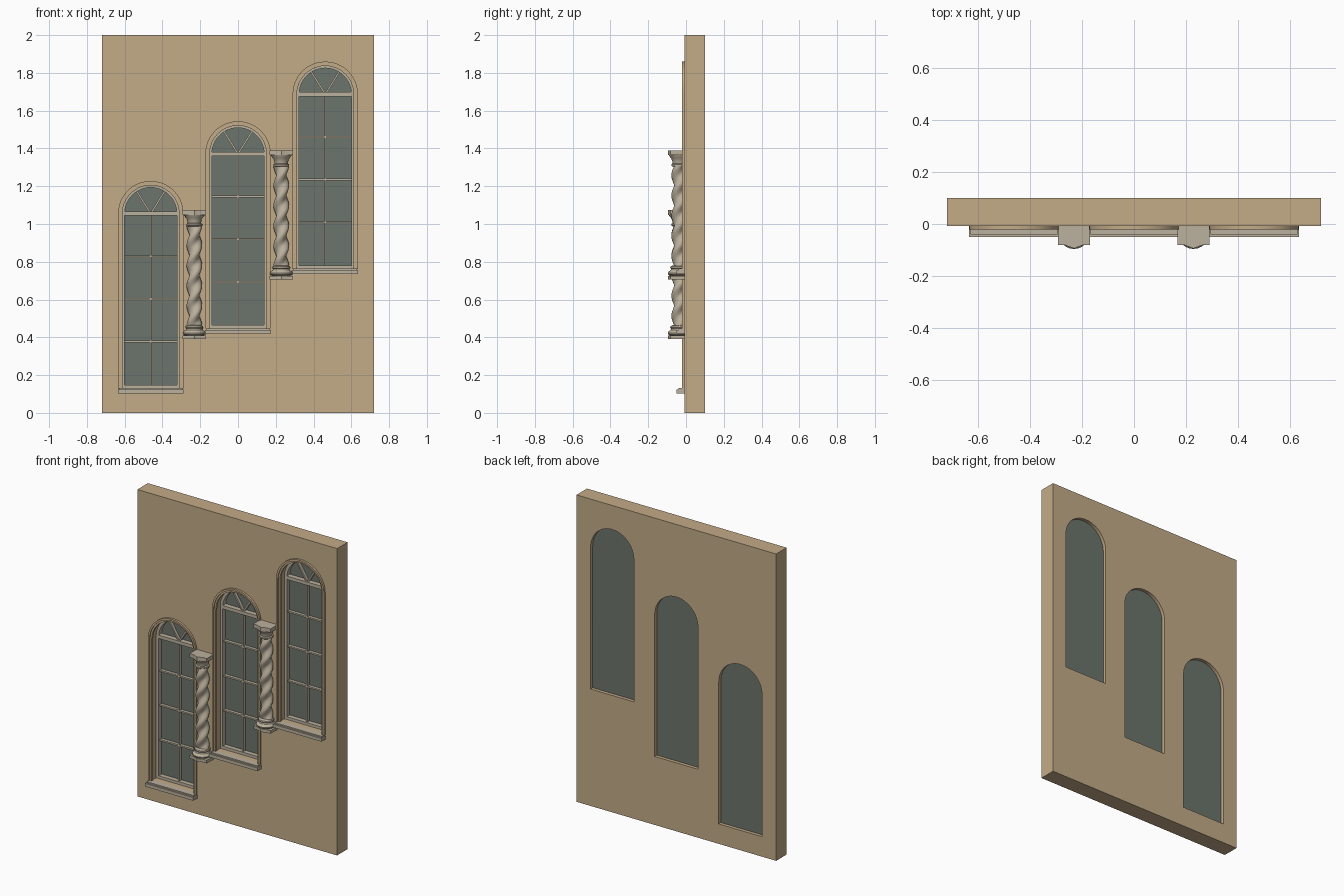
import bpy, bmesh
from math import pi, sin, cos, radians
from mathutils import Matrix

cube = bpy.data.objects.get("Cube")
if cube:
    bpy.data.objects.remove(cube)


def material(name, rgb):
    m = bpy.data.materials.new(name)
    m.use_nodes = True
    m.diffuse_color = (*rgb, 1)
    m.node_tree.nodes["Principled BSDF"].inputs["Base Color"].default_value = (*rgb, 1)
    return m


SAND = material("sand_wall", (0.55, 0.41, 0.245))
STONE = material("pale_stone", (0.50, 0.44, 0.34))
GLASS = material("grey_green_glass", (0.15, 0.175, 0.15))

SPRING = 0.925     # height of the arch springing above the opening's bottom
STEP_X, STEP_Z = 0.462, 0.316


def finish(obj, mat, smooth=False):
    obj.data.materials.clear()
    obj.data.materials.append(mat)
    bpy.ops.object.select_all(action="DESELECT")
    obj.select_set(True)
    bpy.context.view_layer.objects.active = obj
    if smooth:
        bpy.ops.object.shade_smooth_by_angle(angle=radians(35))
    return obj


def mesh_object(name, bm, mat, smooth=False):
    bmesh.ops.recalc_face_normals(bm, faces=bm.faces[:])
    me = bpy.data.meshes.new(name)
    bm.to_mesh(me)
    bm.free()
    obj = bpy.data.objects.new(name, me)
    bpy.context.collection.objects.link(obj)
    return finish(obj, mat, smooth)


def box(bm, x0, x1, y0, y1, z0, z1, spin=None):
    size = Matrix.Diagonal((x1 - x0, y1 - y0, z1 - z0, 1))
    place = Matrix.Translation(((x0 + x1) / 2, (y0 + y1) / 2, (z0 + z1) / 2))
    bmesh.ops.create_cube(bm, size=1, matrix=(spin or Matrix()) @ place @ size)


def arch(cx, bottom, spring, r, n=24):
    """Round-headed outline in the xz plane."""
    head = [(cx + r * cos(pi * i / n), spring + r * sin(pi * i / n)) for i in range(n + 1)]
    return [(cx + r, bottom)] + head + [(cx - r, bottom)]


def slab(name, outlines, y0, y1, mat, smooth=True):
    """Fill outlines (later ones are holes) and thicken from y0 to y1."""
    cu = bpy.data.curves.new(name, "CURVE")
    cu.dimensions = "2D"
    cu.fill_mode = "BOTH"
    cu.extrude = (y1 - y0) / 2
    for pts in outlines:
        sp = cu.splines.new("POLY")
        sp.points.add(len(pts) - 1)
        for p, (x, z) in zip(sp.points, pts):
            p.co = (x, z, 0, 1)
        sp.use_cyclic_u = True
    obj = bpy.data.objects.new(name, cu)
    bpy.context.collection.objects.link(obj)
    obj.rotation_euler.x = pi / 2
    obj.location.y = (y0 + y1) / 2
    bpy.ops.object.select_all(action="DESELECT")
    obj.select_set(True)
    bpy.context.view_layer.objects.active = obj
    bpy.ops.object.convert(target="MESH")
    return finish(bpy.context.view_layer.objects.active, mat, smooth)


def lathe(bm, profile, cx, cy, base, n=24):
    rings = [[bm.verts.new((cx + r * cos(2 * pi * i / n), cy + r * sin(2 * pi * i / n), base + z))
              for i in range(n)] for r, z in profile]
    skin(bm, rings)


def skin(bm, rings):
    n = len(rings[0])
    for a, b in zip(rings, rings[1:]):
        for i in range(n):
            j = (i + 1) % n
            bm.faces.new((a[i], a[j], b[j], b[i]))
    bm.faces.new(rings[0][::-1])
    bm.faces.new(rings[-1])


# Wall with three stepped openings
places = [("lower", -STEP_X, 0.13), ("middle", 0, 0.13 + STEP_Z), ("upper", STEP_X, 0.13 + 2 * STEP_Z)]
border = [(-0.72, 0), (0.72, 0), (0.72, 2), (-0.72, 2)]
holes = [arch(cx, z, z + SPRING, 0.156) for _, cx, z in places]
slab("wall", [border] + holes, -0.008, 0.1, SAND)


def window(tag, cx, z):
    spring = z + SPRING

    def ring(name, outer, inner, y0, y1, mat, lift=0):
        slab(tag + name, [arch(cx, z, spring, outer), arch(cx, z + lift, spring, inner)], y0, y1, mat)

    # Stepped surround, sash and pane
    for name, outer, inner, front in (("_surround_outer", 0.173, 0.161, -0.022),
                                      ("_surround_inner", 0.161, 0.15, -0.015)):
        slab(tag + name, [arch(cx, z, spring, outer) + arch(cx, z, spring, inner)[::-1]],
             front, 0.0, SAND)
    ring("_sash", 0.156, 0.138, 0.04, 0.074, STONE, 0.018)
    slab(tag + "_glass", [arch(cx, z, spring, 0.156)], 0.07, 0.078, GLASS)

    # Transom and glazing bars
    bm = bmesh.new()
    box(bm, cx - 0.14, cx + 0.14, 0.038, 0.072, spring - 0.011, spring + 0.011)
    box(bm, cx - 0.005, cx + 0.005, 0.05, 0.072, z + 0.01, spring)
    for i in (1, 2, 3):
        h = spring - 0.226 * i
        box(bm, cx - 0.14, cx + 0.14, 0.05, 0.072, h - 0.005, h + 0.005)
    for lean in (-32, 32):
        spin = Matrix.Translation((cx, 0, spring)) @ Matrix.Rotation(radians(lean), 4, "Y")
        box(bm, -0.005, 0.005, 0.05, 0.072, 0, 0.143, spin)
    mesh_object(tag + "_glazing_bars", bm, STONE)

    # Sill with a thin upper step
    bm = bmesh.new()
    box(bm, cx - 0.174, cx + 0.174, -0.05, 0.0, z - 0.027, z - 0.006)
    box(bm, cx - 0.167, cx + 0.167, -0.04, 0.0, z - 0.006, z + 0.002)
    mesh_object(tag + "_sill", bm, STONE)


for place in places:
    window(*place)


def slab_with_point(bm, cx, z0, z1):
    """Square block whose front carries a shallow centre point."""
    plan = [(-0.062, 0), (-0.062, -0.081), (-0.035, -0.081), (0, -0.094),
            (0.035, -0.081), (0.062, -0.081), (0.062, 0)]
    skin(bm, [[bm.verts.new((cx + x, y, z)) for x, y in plan] for z in (z0, z1)])


def column(tag, cx, base):
    cy = -0.036
    # Plinth and moulded base
    bm = bmesh.new()
    slab_with_point(bm, cx, base, base + 0.02)
    lathe(bm, [(0.05, 0.02), (0.058, 0.026), (0.06, 0.034), (0.056, 0.042), (0.046, 0.048),
               (0.043, 0.056), (0.048, 0.062), (0.046, 0.069), (0.036, 0.074)], cx, cy, base)
    mesh_object(tag + "_column_base", bm, STONE, True)

    # Twisted two-strand shaft
    bm = bmesh.new()
    n, rows = 24, 72
    rings = []
    for k in range(rows + 1):
        t = k / rows
        ring = []
        for i in range(n):
            a = 2 * pi * i / n
            r = 0.034 + 0.0075 * cos(2 * (a - 5 * pi * t))
            ring.append(bm.verts.new((cx + r * cos(a), cy + r * sin(a), base + 0.07 + 0.535 * t)))
        rings.append(ring)
    skin(bm, rings)
    mesh_object(tag + "_column_shaft", bm, STONE, True)

    # Flared capital and abacus
    bm = bmesh.new()
    lathe(bm, [(0.036, 0.598), (0.042, 0.602), (0.042, 0.61), (0.035, 0.614),
               (0.037, 0.628), (0.043, 0.642), (0.053, 0.654), (0.055, 0.66)], cx, cy, base)
    slab_with_point(bm, cx, base + 0.658, base + 0.683)
    mesh_object(tag + "_column_capital", bm, STONE, True)


column("lower", -0.231, 0.39)
column("upper", 0.229, 0.39 + STEP_Z)
